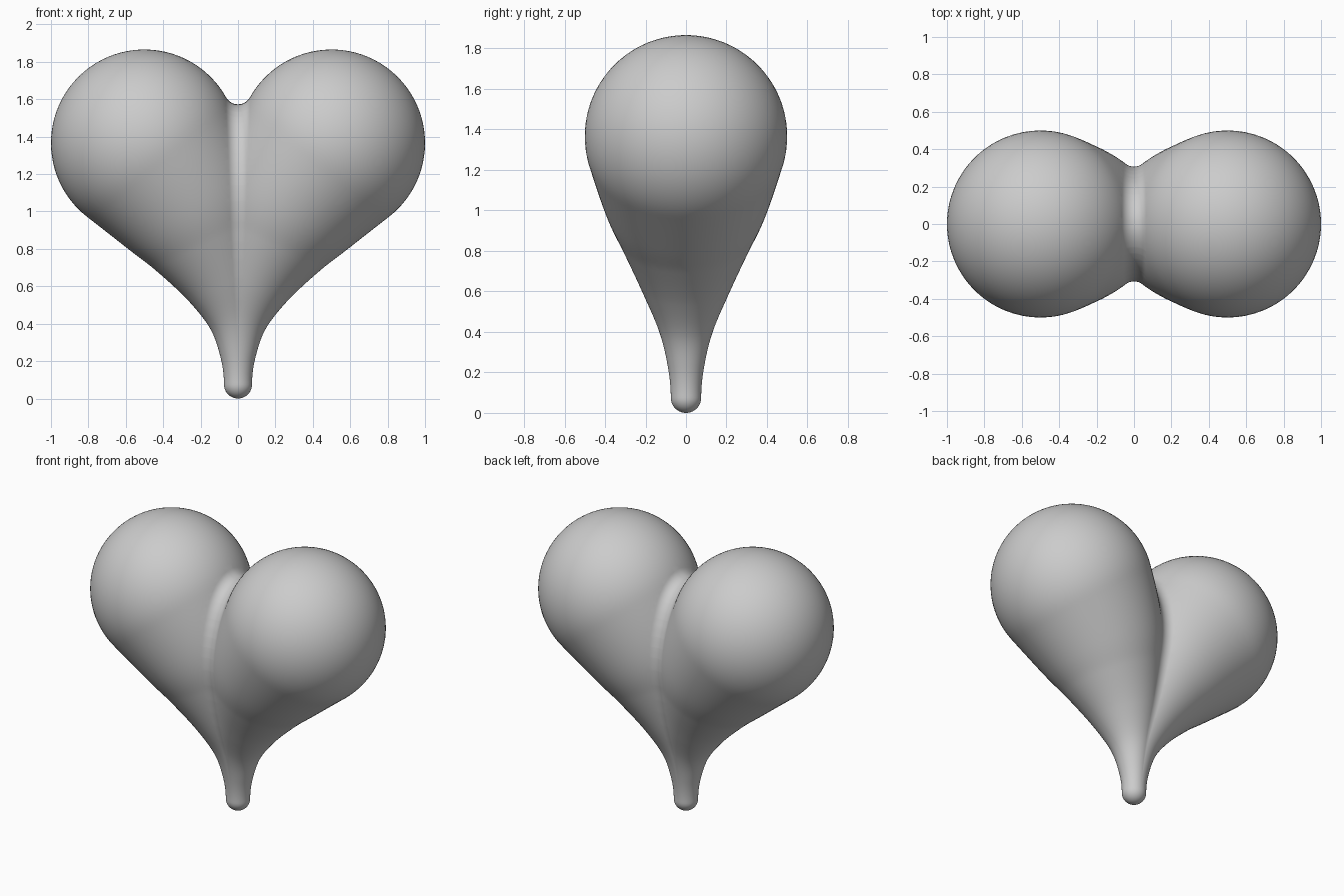
import bpy, bmesh, math
from mathutils import Vector

if "Cube" in bpy.data.objects:
    bpy.data.objects.remove(bpy.data.objects["Cube"])

FILLET = 0.073   # radius of the rounded crease between the lobes
SEG = 80

# Lobe spine: x, z, radius
KEYS = [(0, .075, .075), (.006, .25, .092), (.03, .45, .141), (.1, .69, .235),
        (.215, .944, .343), (.315, 1.12, .42), (.5, 1.366, .5)]
pts = [Vector(k) for k in KEYS]
pts = [Vector((.006, -.1, .092))] + pts + [Vector((.70, 1.60, .565))]


def spine(u):
    """Catmull-Rom position on the spine, u in 0..1."""
    f = u * (len(KEYS) - 1)
    i = min(int(f), len(KEYS) - 2)
    t = f - i
    a, b, c, d = pts[i:i + 4]
    return 0.5 * (2 * b + (c - a) * t + (2 * a - 5 * b + 4 * c - d) * t * t
                  + (3 * b - a - 3 * c + d) * t ** 3)


def frame(u):
    """Centre, radius, tangent and envelope tilt at u."""
    p = spine(u)
    d = spine(min(u + 1e-3, 1)) - spine(max(u - 1e-3, 0))
    if u == 0:
        d = Vector((0, 1, 0))
    flat = Vector((d.x, 0, d.y))
    tilt = -math.asin(d.z / flat.length)
    return Vector((p.x, 0, p.y)), p.z, flat.normalized(), tilt


# Rings of the lobe: bottom cap, body, top cap
rings = []
c, r, t, tilt = frame(0)
rings += [(c, r, t, -math.pi / 2 + (tilt + math.pi / 2) * k / 10) for k in range(1, 10)]
rings += [frame(k / 72) for k in range(73)]
c, r, t, tilt = frame(1)
rings += [(c, r, t, tilt + (math.pi / 2 - tilt) * k / 26) for k in range(1, 26)]

# Lobe inflated by the fillet radius
bm = bmesh.new()
loops = []
for c, r, t, al in rings:
    side = Vector((t.z, 0, -t.x))
    row = []
    for k in range(SEG):
        a = 2 * math.pi * k / SEG
        n = t * math.sin(al) + math.cos(al) * (side * math.cos(a) + Vector((0, math.sin(a), 0)))
        row.append(bm.verts.new(c + (r + FILLET) * n))
    loops.append(row)
for lo, hi in zip(loops, loops[1:]):
    for k in range(SEG):
        j = (k + 1) % SEG
        bm.faces.new((lo[k], lo[j], hi[j], hi[k]))
for ring, row, s in ((rings[0], loops[0], -1), (rings[-1], loops[-1], 1)):
    tip = bm.verts.new(ring[0] + s * ring[2] * (ring[1] + FILLET))
    for k in range(SEG):
        bm.faces.new((row[k], row[(k + 1) % SEG], tip))

# Cut at the middle plane
bmesh.ops.bisect_plane(bm, geom=bm.verts[:] + bm.edges[:] + bm.faces[:], dist=1e-5,
                       plane_co=(0, 0, 0), plane_no=(1, 0, 0), clear_inner=True)
edges = [e for e in bm.edges if e.is_boundary]
rim = {v for e in edges for v in e.verts}

# Shrink back onto the true lobe, adding a concave arc at every rim vertex
samples = [spine(k / 360) for k in range(361)]
arcs = {}
ARC = 7
for v in bm.verts[:]:
    x, y, z = v.co
    s = min(samples, key=lambda q: math.sqrt((x - q.x) ** 2 + y * y + (z - q.y) ** 2) - q.z)
    centre = Vector((s.x, 0, s.y))
    n = (v.co - centre).normalized()
    if v in rim:
        hub = Vector((0, y, z))
        mid = Vector((0, -n.y, -n.z)).normalized()
        ang = math.asin(max(-1, min(1, -n.x)))
        out = [v]
        for k in range(1, ARC + 1):
            a = ang * (1 - k / ARC)
            out.append(bm.verts.new(hub + FILLET * (mid * math.cos(a)
                                                    + Vector((math.sin(a), 0, 0)))))
        arcs[v] = out
        v.co = hub - FILLET * n
    else:
        v.co = centre + s.z * n
for e in edges:
    a, b = (arcs[v] for v in e.verts)
    for k in range(ARC):
        bm.faces.new((a[k], b[k], b[k + 1], a[k + 1]))

# Mirror into the full heart and weld
for v in bm.verts:
    if abs(v.co.x) < 2e-4:
        v.co.x = 0
bmesh.ops.remove_doubles(bm, verts=bm.verts[:], dist=1e-4)
half = bm.verts[:] + bm.edges[:] + bm.faces[:]
bmesh.ops.mirror(bm, geom=half, axis='X', merge_dist=1e-4)
bmesh.ops.remove_doubles(bm, verts=bm.verts[:], dist=1e-4)
bmesh.ops.recalc_face_normals(bm, faces=bm.faces[:])
for f in bm.faces:
    f.smooth = True

me = bpy.data.meshes.new("heart_body")
bm.to_mesh(me)
bm.free()
bpy.context.collection.objects.link(bpy.data.objects.new("heart_body", me))
